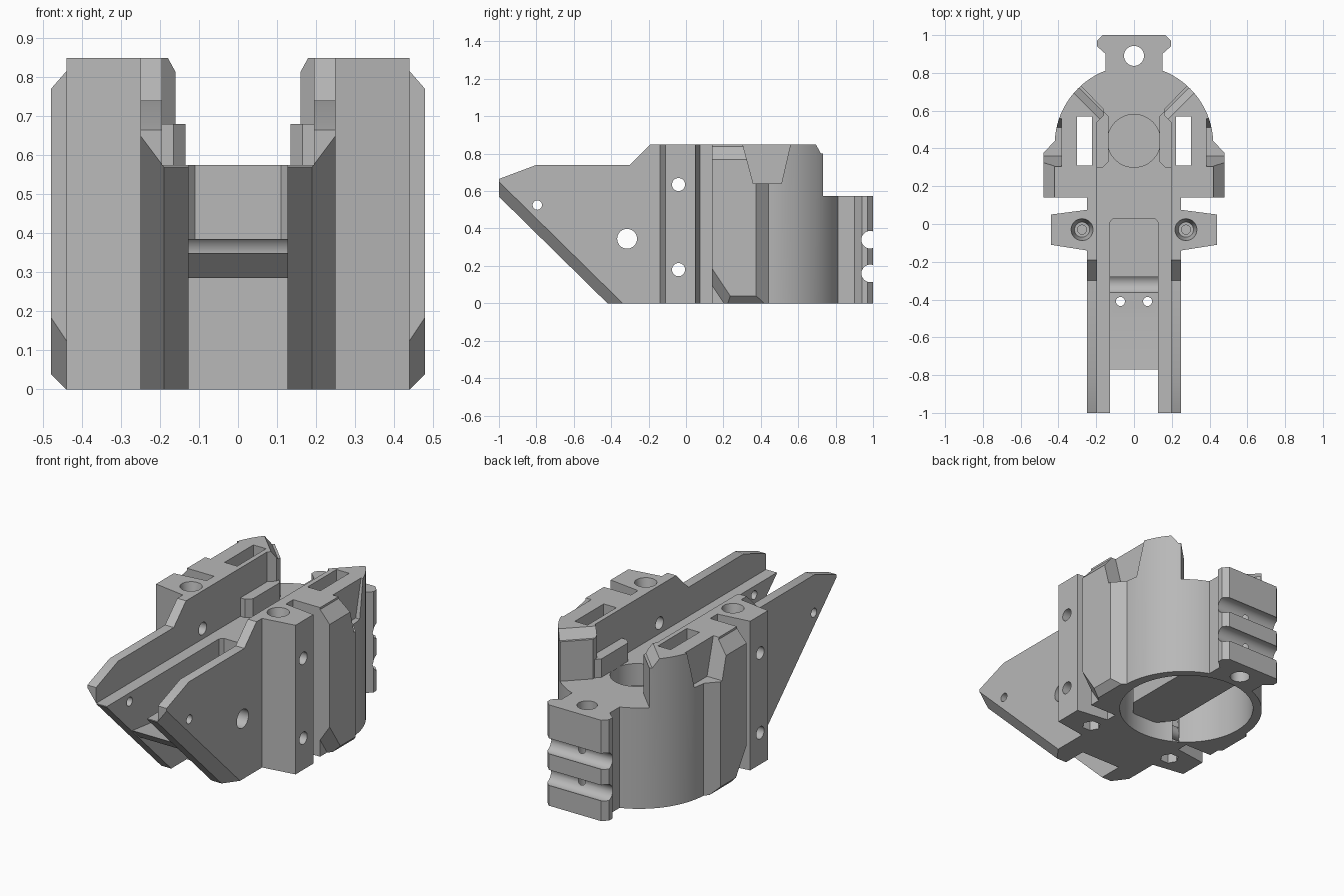
import bpy, bmesh, math
from mathutils import Vector

cube = bpy.data.objects.get("Cube")
if cube:
    bpy.data.objects.remove(cube, do_unlink=True)

grey = bpy.data.materials.new("light_grey")
grey.use_nodes = True
GREY = (0.48, 0.48, 0.48, 1)
grey.diffuse_color = GREY
grey.node_tree.nodes["Principled BSDF"].inputs["Base Color"].default_value = GREY


def finish(name, bm):
    bmesh.ops.recalc_face_normals(bm, faces=bm.faces)
    me = bpy.data.meshes.new(name)
    bm.to_mesh(me)
    bm.free()
    me.materials.append(grey)
    ob = bpy.data.objects.new(name, me)
    bpy.context.scene.collection.objects.link(ob)
    return ob


def prism(name, poly, lo, hi, axis="z", poly_hi=None, planes=()):
    """Extrude or loft a 2D outline along an axis, then trim by (point, normal) planes."""
    def place(p, d):
        return (p[0], p[1], d) if axis == "z" else (d, p[0], p[1])
    bm = bmesh.new()
    a = [bm.verts.new(place(p, lo)) for p in poly]
    b = [bm.verts.new(place(p, hi)) for p in (poly_hi or poly)]
    bm.faces.new(a)
    bm.faces.new(b)
    for i in range(len(a)):
        j = (i + 1) % len(a)
        bm.faces.new((a[i], a[j], b[j], b[i]))
    for co, no in planes:
        cut = bmesh.ops.bisect_plane(bm, geom=bm.verts[:] + bm.edges[:] + bm.faces[:],
                                     plane_co=co, plane_no=no, clear_outer=True)
        edges = [e for e in cut["geom_cut"] if isinstance(e, bmesh.types.BMEdge)]
        bmesh.ops.holes_fill(bm, edges=edges)
    return finish(name, bm)


def box(name, x0, x1, y0, y1, z0, z1):
    return prism(name, [(x0, y0), (x1, y0), (x1, y1), (x0, y1)], z0, z1)


def circle(cx, cy, r, n=48, a0=0.0, a1=2 * math.pi):
    full = abs(a1 - a0 - 2 * math.pi) < 1e-6
    k = n if full else n - 1
    return [(cx + r * math.cos(a0 + (a1 - a0) * i / k),
             cy + r * math.sin(a0 + (a1 - a0) * i / k)) for i in range(n)]


def flip(poly, s):
    return [(s * x, y) for x, y in poly]


def both(poly):
    return poly + flip(poly, -1)[::-1]


def combine(target, tools, op):
    for t in tools:
        m = target.modifiers.new("shape", "BOOLEAN")
        m.operation, m.object, m.solver = op, t, "EXACT"
    bpy.context.view_layer.update()
    dg = bpy.context.evaluated_depsgraph_get()
    me = bpy.data.meshes.new_from_object(target.evaluated_get(dg))
    target.modifiers.clear()
    target.data = me
    for t in tools:
        bpy.data.objects.remove(t, do_unlink=True)


# Round rear housing and the solid neck between the arms
frame = prism("main_body", circle(0, 0.42, 0.42, 49, 0, math.pi)
              + [(-0.42, 0.14), (0.42, 0.14)], 0, 0.85)
parts = [box("neck", -0.16, 0.16, -0.28, 0.3, 0, 0.85)]

# Rear accessory rail
parts.append(prism("rear_rail", both([(0.15, 0.7), (0.15, 0.9), (0.195, 0.94),
                                      (0.195, 0.97), (0.165, 1.0)]), 0, 0.575))

# Sloped tray between the arms
parts.append(prism("tray", [(-0.77, 0.35), (-0.7, 0.285), (-0.25, 0.285), (-0.25, 0.385),
                            (-0.28, 0.385), (-0.31, 0.37), (-0.34, 0.32), (-0.5, 0.32)],
                   -0.14, 0.14, "x"))

ARM = [(-1, 0.57), (-1, 0.665), (-0.8, 0.74), (-0.3, 0.74), (-0.19, 0.85),
       (0.35, 0.85), (0.35, 0), (-0.42, 0)]
for s in (1, -1):
    side = "left" if s > 0 else "right"
    # Side arm with a bevel along its lower outer edge
    slope = Vector((0, -0.57, -0.58)).normalized()
    bevel = (Vector((s * 0.19, -0.42, 0)), slope + Vector((s * 0.95, 0, 0)))
    parts.append(prism(side + "_arm", ARM, s * 0.127, s * 0.25, "x", planes=[bevel]))
    # Screw lug
    parts.append(prism(side + "_lug", flip([(0.2, -0.145), (0.25, -0.14), (0.44, -0.11),
                                            (0.44, 0.05), (0.25, 0.075), (0.2, 0.08)], s), 0, 0.85))
    # Side wing with trimmed corners
    trims = [((s * 0.48, 0.2, 0.77), (s * 0.08, 0, 0.07)),
             ((s * 0.48, 0.2, 0.04), (s * 0.04, 0, -0.04)),
             ((s * 0.48, 0.13, 0.2), (s * 0.09, -0.09, -0.06))]
    parts.append(prism(side + "_wing", flip([(0.2, 0.14), (0.48, 0.14), (0.48, 0.375),
                                             (0.42, 0.44), (0.2, 0.44)], s), 0, 0.85, planes=trims))
combine(frame, parts, "UNION")

# Top channel flaring out to the rear, with a bevelled rim on the flare
cuts = [prism("channel", both([(0.195, -1.2), (0.195, 0.54), (0.16, 0.575), (0.16, 0.61),
                               (0.75, 1.2)]), 0.575, 1),
        prism("flare_rim", both([(0.16, 0.59), (0.75, 1.18)]), 0.8, 0.9,
              poly_hi=both([(0.16, 0.48), (0.86, 1.18)]))]
# Pocket above the tray, large bore underneath, and round opening in the floor
cuts += [prism("pocket", both([(0.127, -1.2), (0.127, 0.01), (0.11, 0.03)]), 0.385, 0.7),
         prism("bore", circle(0, 0.44, 0.36, 64), -0.1, 0.45),
         prism("floor_opening", circle(0, 0.44, 0.14), 0.3, 0.7),
         prism("rail_hole", circle(0, 0.89, 0.053, 32), -0.1, 0.7)]
# Cross holes and rail grooves, along x
for y, z, r in ((-0.04, 0.635, 0.035), (-0.04, 0.18, 0.035), (-0.315, 0.345, 0.053),
                (-0.795, 0.525, 0.025)):
    cuts.append(prism("cross_hole", circle(y, z, r, 32), -0.7, 0.7, "x"))
for z in (0.34, 0.16):
    cuts.append(prism("rail_groove", circle(0.985, z, 0.047, 32), -0.3, 0.3, "x"))
for s in (1, -1):
    cuts += [box("window", s * 0.222, s * 0.302, 0.31, 0.57, 0.3, 1),
             prism("tray_hole", circle(s * 0.072, -0.41, 0.024, 24), 0.2, 0.38),
             prism("countersink", circle(s * 0.275, -0.03, 0.04, 32), 0.76, 0.87,
                   poly_hi=circle(s * 0.275, -0.03, 0.062, 32)),
             prism("screw_bore", circle(s * 0.275, -0.03, 0.024, 24), 0.4, 0.8),
             prism("nut_pocket", circle(s * 0.275, -0.03, 0.05, 6), -0.1, 0.06),
             prism("side_notch", [(0.36, 0.64), (0.51, 0.64), (0.57, 0.9), (0.29, 0.9)],
                   s * 0.385, s * 0.6, "x")]
combine(frame, cuts, "DIFFERENCE")

# Guide blocks standing on the channel floor
for s in (1, -1):
    prism(("left" if s > 0 else "right") + "_guide_block",
          flip([(0.165, 0.3), (0.21, 0.3), (0.21, 0.58), (0.165, 0.6), (0.135, 0.57),
                (0.135, 0.33)], s), 0.57, 0.68)

# Bar spanning the lower bore
prism("bore_bar", both([(0.08, 0.085), (0.15, 0.17), (0.15, 0.71), (0.08, 0.785)]), 0.1, 0.19)

for ob in bpy.context.scene.objects:
    ob.select_set(ob.type == "MESH")
bpy.context.view_layer.objects.active = frame
bpy.ops.object.shade_smooth_by_angle(angle=math.radians(25))
